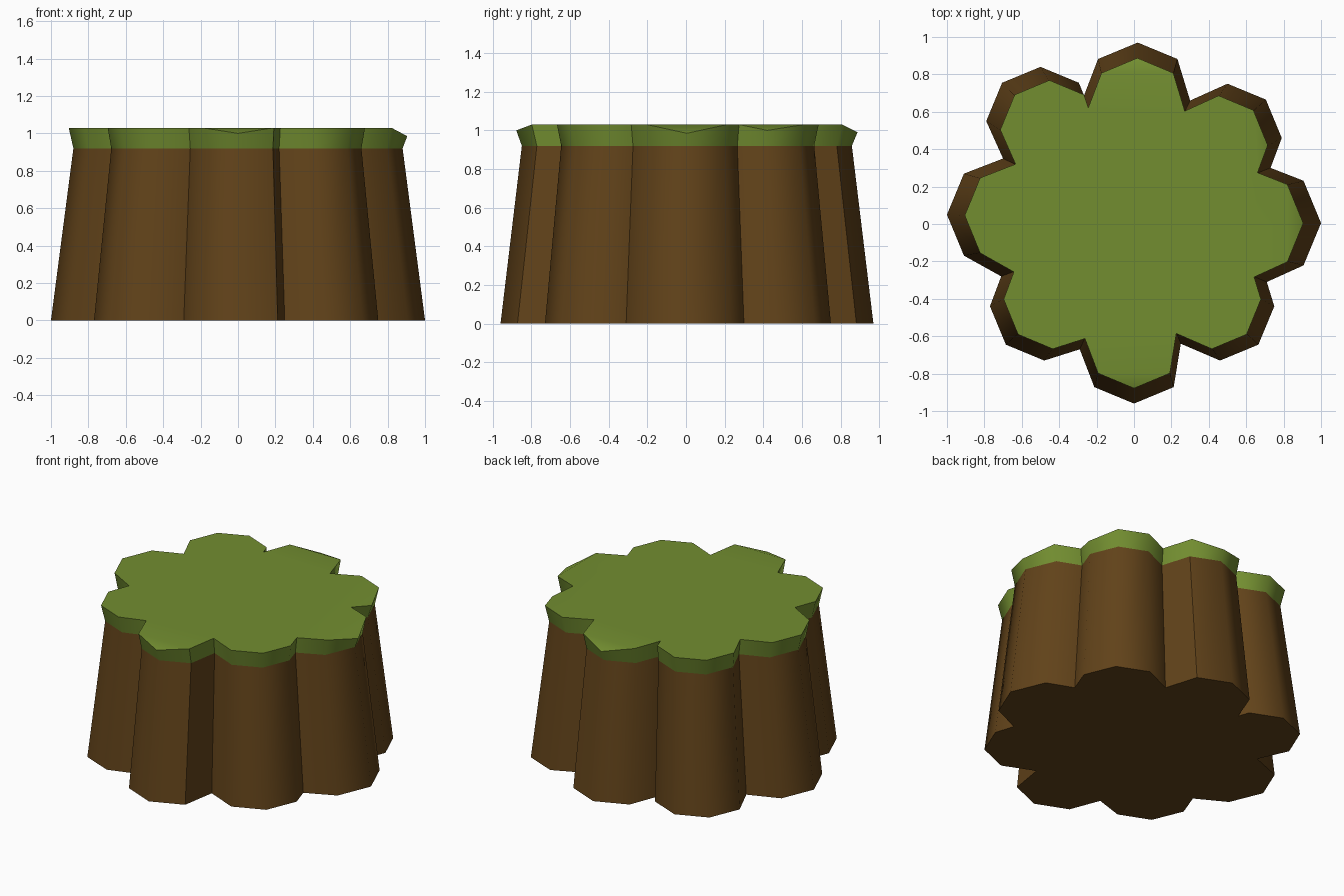
import bpy, bmesh, math

if "Cube" in bpy.data.objects:
    bpy.data.objects.remove(bpy.data.objects["Cube"])

# Each lobe is part of an octagon: centre x, y, radius, first corner, corner count,
# then the notch that follows it, and {corner: drop} for sagging turf tips
LOBES = [
    (0.68, 0.005, 0.32, -1, 3, (0.73, 0.30), {0: 0.045}),
    (0.50, 0.46, 0.29, 0, 3, (0.30, 0.66), {0: 0.03}),
    (0.02, 0.67, 0.30, 1, 3, (-0.27, 0.68), {2: 0.04}),
    (-0.50, 0.55, 0.29, 1, 4, (-0.70, 0.35), {}),
    (-0.69, 0.05, 0.31, 3, 3, (-0.71, -0.28), {}),
    (-0.48, -0.44, 0.29, 4, 3, (-0.29, -0.67), {}),
    (0.00, -0.66, 0.30, 5, 3, (0.25, -0.64), {6: 0.03}),
    (0.46, -0.44, 0.29, 6, 3, (0.71, -0.31), {}),
]


def outline():
    """Scalloped outline as (x, y, drop)."""
    pts = []
    for cx, cy, r, first, count, notch, drops in LOBES:
        for k in range(first, first + count):
            a = math.radians(45 * k)
            pts.append((cx + r * math.cos(a), cy + r * math.sin(a), drops.get(k, 0)))
        pts.append((*notch, 0))
    return pts


PTS = outline()


def ring(bm, sx, sy, z, sag=0):
    return [bm.verts.new((x * sx, y * sy, z - d * sag)) for x, y, d in PTS]


def bridge(bm, low, high):
    n = len(low)
    for i in range(n):
        j = (i + 1) % n
        bm.faces.new((low[i], low[j], high[j], high[i]))


def finish(bm, name, color):
    me = bpy.data.meshes.new(name)
    bm.normal_update()
    bm.to_mesh(me)
    bm.free()
    ob = bpy.data.objects.new(name, me)
    bpy.context.collection.objects.link(ob)
    mat = bpy.data.materials.new(name + "_colour")
    mat.diffuse_color = color
    mat.use_nodes = True
    mat.node_tree.nodes["Principled BSDF"].inputs["Base Color"].default_value = mat.diffuse_color
    me.materials.append(mat)
    bpy.ops.object.select_all(action='DESELECT')
    ob.select_set(True)
    bpy.context.view_layer.objects.active = ob
    bpy.ops.object.shade_smooth_by_angle(angle=math.radians(50))


# Earth block: tapering scalloped sides and flat base
bm = bmesh.new()
base = ring(bm, 1, 1, 0)
rim = ring(bm, 0.88, 0.885, 0.92)
bridge(bm, base, rim)
bm.faces.new(base[::-1])
finish(bm, "earth_block", (0.12, 0.055, 0.01, 1))

# Grass cap: flared edge, flat top, sagging tips
bm = bmesh.new()
low = ring(bm, 0.88, 0.885, 0.92)
top = ring(bm, 0.905, 0.915, 1.03, sag=1)
bridge(bm, low, top)
n = len(top)
for i, p in enumerate(PTS):
    if p[2]:
        bm.faces.new((top[i - 1], top[i], top[(i + 1) % n]))
bm.faces.new([v for v, p in zip(top, PTS) if not p[2]])
finish(bm, "grass_cap", (0.17, 0.27, 0.03, 1))
